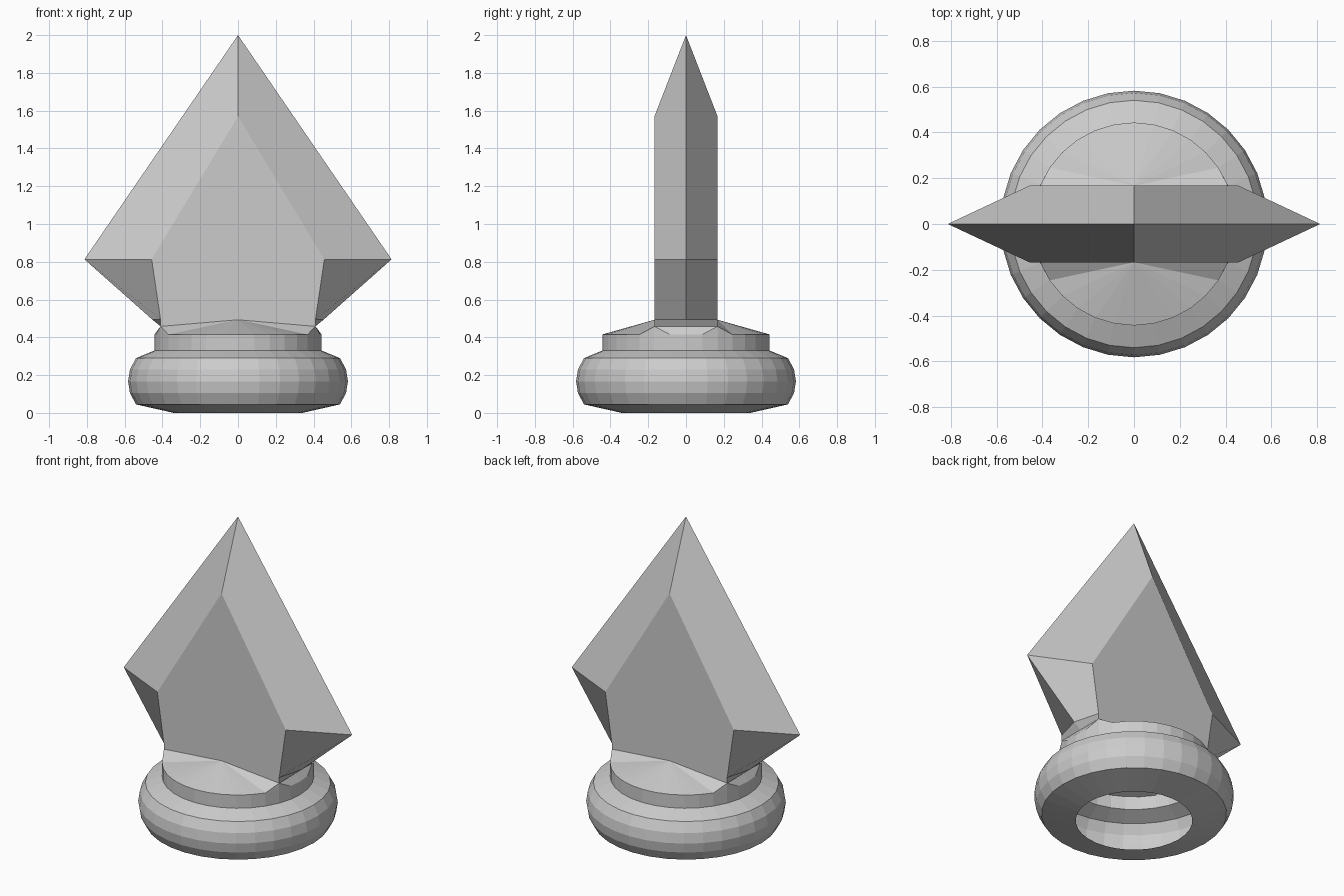
import bpy, bmesh, math

if "Cube" in bpy.data.objects:
    bpy.data.objects.remove(bpy.data.objects["Cube"])

SIDES = 32
STEP = 2 * math.pi / SIDES


def make_object(name, verts, faces, mirrored=False):
    mesh = bpy.data.meshes.new(name)
    mesh.from_pydata(verts, [], faces)
    mesh.update()
    obj = bpy.data.objects.new(name, mesh)
    bpy.context.collection.objects.link(obj)
    if mirrored:
        mod = obj.modifiers.new("mirror", 'MIRROR')
        mod.use_axis = (True, True, False)
        mod.merge_threshold = 0.0005
    return obj


# Hollow base: bulging ring below, straight collar above
profile = [(0.34, 0.0), (0.54, 0.045), (0.572, 0.105), (0.582, 0.167),
           (0.572, 0.23), (0.54, 0.29), (0.443, 0.33), (0.443, 0.415)]
verts, faces = [], []
for r, z in profile:
    verts += [(r * math.cos(i * STEP), r * math.sin(i * STEP), z) for i in range(SIDES)]
for k in range(len(profile) - 1):
    for i in range(SIDES):
        j = (i + 1) % SIDES
        a, b = k * SIDES, (k + 1) * SIDES
        faces.append((a + i, a + j, b + j, b + i))
make_object("base_ring", verts, faces)

# Key points of one quarter of the spearhead
apex, front_peak = (0, 0, 2.0), (0, -0.167, 1.57)
tip, shoulder = (0.813, 0, 0.813), (0.457, -0.167, 0.813)
notch, notch_ridge = (0.41, -0.167, 0.495), (0.455, 0, 0.495)
foot, foot_ridge = (0.41, -0.167, 0.458), (0.41, 0, 0.458)
front_foot = (0, -0.167, 0.493)

# Bevelled blade, mirrored to four quarters
points = [apex, front_peak, tip, shoulder, notch, notch_ridge, foot, foot_ridge, front_foot]
make_object("blade", points, [(0, 1, 3, 2),      # upper bevel
                              (1, 8, 6, 4, 3),   # flat front
                              (2, 3, 4, 5),      # underside of the point
                              (5, 4, 6, 7)],     # neck
            mirrored=True)

# Sloping cap joining the collar to the blade
rim = [(0.443 * math.sin(i * STEP), -0.443 * math.cos(i * STEP), 0.415) for i in range(8)]
rim.append((0.443, 0, 0.415))
M, V, W = 9, 10, 11
cap_faces = [(M, i, i + 1) for i in range(5)] + [(M, 5, V)]
cap_faces += [(V, 5, 6), (V, 6, 7), (V, 7, 8, W)]
make_object("collar_cap", rim + [front_foot, foot, foot_ridge], cap_faces, mirrored=True)
